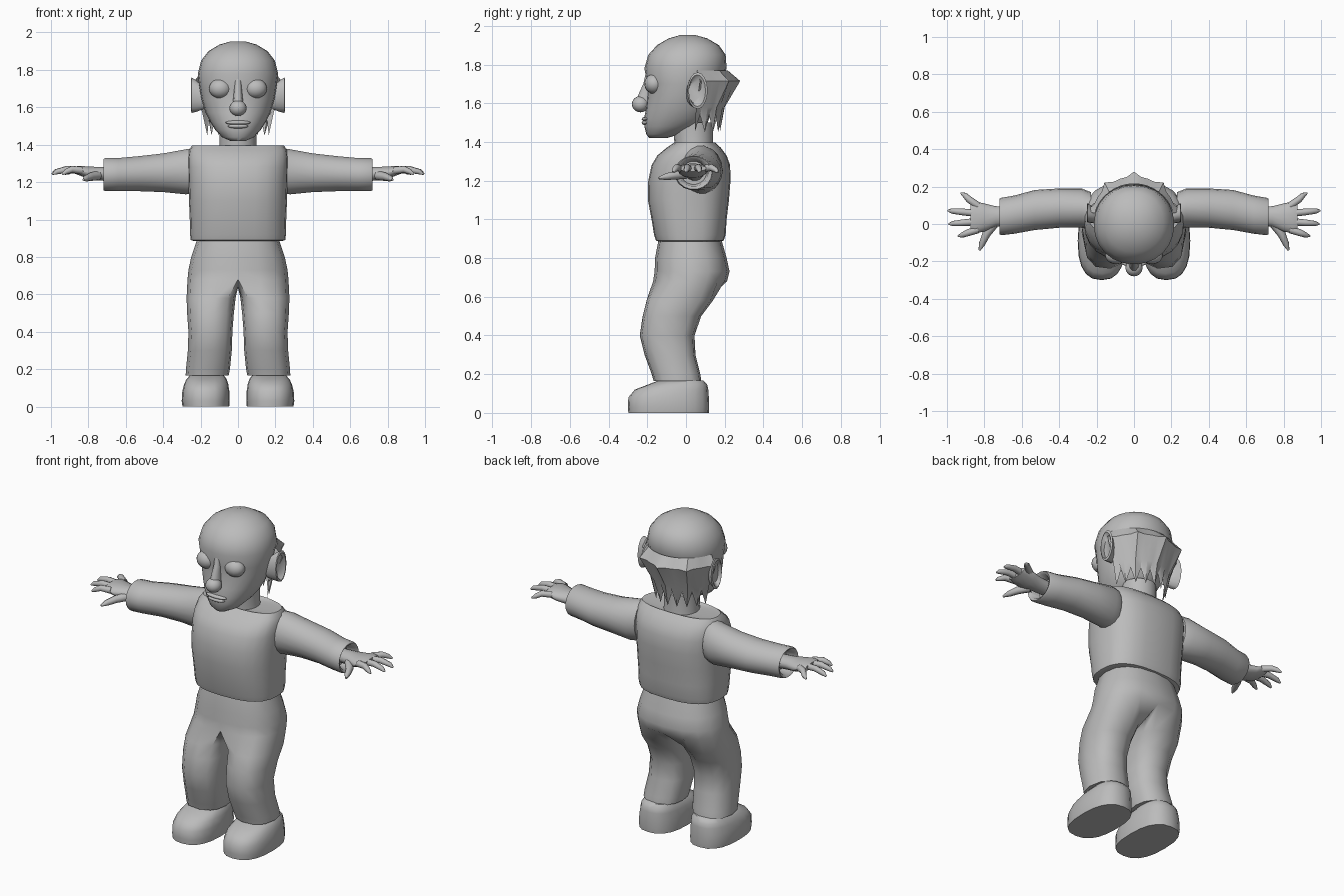
import bpy, bmesh, math
from mathutils import Vector

if "Cube" in bpy.data.objects:
    bpy.data.objects.remove(bpy.data.objects["Cube"])

grey = bpy.data.materials.new("plain grey")
grey.diffuse_color = (0.5, 0.5, 0.5, 1)
grey.use_nodes = True
grey.node_tree.nodes["Principled BSDF"].inputs["Base Color"].default_value = grey.diffuse_color


def finish(name, bm, mirror=False, angle=50):
    """Turn a bmesh into a smooth-shaded, optionally mirrored object."""
    bmesh.ops.recalc_face_normals(bm, faces=bm.faces)
    me = bpy.data.meshes.new(name)
    bm.to_mesh(me)
    bm.free()
    me.materials.append(grey)
    ob = bpy.data.objects.new(name, me)
    bpy.context.collection.objects.link(ob)
    bpy.ops.object.select_all(action='DESELECT')
    ob.select_set(True)
    bpy.context.view_layer.objects.active = ob
    bpy.ops.object.shade_smooth_by_angle(angle=math.radians(angle))
    if mirror:
        ob.modifiers.new("mirror", 'MIRROR').merge_threshold = 0.001
    return ob


def sup(deg, p):
    """Point on a unit superellipse."""
    a = math.radians(deg)
    c, s = math.cos(a), math.sin(a)
    return (math.copysign(abs(c) ** (2 / p), c), math.copysign(abs(s) ** (2 / p), s))


def bridge(bm, a, b, closed=True):
    n = len(a)
    for i in range(n if closed else n - 1):
        j = (i + 1) % n
        bm.faces.new((a[i], a[j], b[j], b[i]))


def loft(name, rings, n=20, p=2.0, axis='z', mirror=False, angle=50):
    """rings: (t, c1, c2, r1, r2) along z (x, y) or along x (y, z)."""
    bm = bmesh.new()
    loops = []
    for t, c1, c2, r1, r2 in rings:
        loop = []
        for i in range(n):
            u, v = sup(360 * i / n, p)
            a, b = c1 + r1 * u, c2 + r2 * v
            loop.append(bm.verts.new((a, b, t) if axis == 'z' else (t, a, b)))
        loops.append(loop)
    for a, b in zip(loops, loops[1:]):
        bridge(bm, a, b)
    bm.faces.new(loops[0])
    bm.faces.new(loops[-1])
    return finish(name, bm, mirror, angle)


def stack(name, rows, **kw):
    """rows: (z, half width, front y, back y), centred on x = 0."""
    return loft(name, [(z, 0, (f + b) / 2, rx, (b - f) / 2) for z, rx, f, b in rows], **kw)


def tube(name, pts, n=8, mirror=True):
    """pts: (x, y, z, radius), a tapering limb along a path."""
    bm = bmesh.new()
    vs = [Vector(q[:3]) for q in pts]
    loops = []
    for i, q in enumerate(pts):
        d = (vs[min(i + 1, len(vs) - 1)] - vs[max(i - 1, 0)]).normalized()
        side = d.cross(Vector((0, 0, 1))).normalized()
        up = side.cross(d)
        loops.append([bm.verts.new(vs[i] + q[3] * (side * math.cos(2 * math.pi * k / n)
                      + up * math.sin(2 * math.pi * k / n))) for k in range(n)])
    for a, b in zip(loops, loops[1:]):
        bridge(bm, a, b)
    bm.faces.new(loops[0])
    bm.faces.new(loops[-1])
    return finish(name, bm, mirror)


def ball(name, c, s, mirror=False):
    bm = bmesh.new()
    bmesh.ops.create_uvsphere(bm, u_segments=16, v_segments=10, radius=1)
    for v in bm.verts:
        v.co = Vector((c[i] + v.co[i] * s[i] for i in range(3)))
    return finish(name, bm, mirror)


# Sweater body
stack("sweater", [
    (.885, .235, -.14, .17), (.89, .253, -.155, .195), (.92, .256, -.165, .205),
    (1.0, .258, -.178, .21), (1.1, .262, -.197, .222), (1.2, .265, -.195, .23),
    (1.28, .268, -.178, .228), (1.33, .268, -.148, .21), (1.37, .262, -.10, .18),
    (1.397, .245, -.06, .15), (1.385, .11, -.06, .145)], n=24, p=2.6)

# Sleeves with a hollow cuff
loft("sleeve", [
    (.23, .07, 1.26, .10, .125), (.28, .085, 1.255, .105, .122), (.40, .085, 1.25, .105, .105),
    (.53, .075, 1.245, .107, .095), (.64, .05, 1.24, .102, .09), (.71, .04, 1.24, .10, .09),
    (.72, .04, 1.24, .094, .085), (.71, .04, 1.24, .075, .07), (.66, .04, 1.24, .065, .06)],
    n=18, axis='x', mirror=True)

# Trousers: half pelvis splitting into a leg, mirrored
bm = bmesh.new()
loops = []
for z, rx, f, b in [(.905, .215, -.14, .18), (.80, .25, -.16, .21),
                    (.73, .265, -.162, .225), (.68, .27, -.17, .212)]:
    loop = []
    for i in range(9):
        u, v = sup(-90 + 22.5 * i, 2.4)
        loop.append(bm.verts.new((0 if i in (0, 8) else rx * u, (f + b) / 2 + (b - f) / 2 * v, z)))
    loops.append(loop)
for a, b in zip(loops, loops[1:]):
    bridge(bm, a, b, closed=False)
crotch = [bm.verts.new((0, y, z)) for y, z in [(.11, .65), (.02, .635), (-.09, .64)]]
last = loops[-1] + crotch
for z, x0, x1, f, b in [(.58, .013, .275, -.205, .14), (.5, .022, .272, -.225, .08),
                        (.4, .03, .265, -.24, .045), (.3, .033, .268, -.215, .05),
                        (.2, .043, .278, -.178, .075), (.165, .05, .28, -.168, .08)]:
    loop = []
    for i in range(12):
        u, v = sup(-130 + 32.5 * i if i < 9 else 130 + 25 * (i - 8), 2.4)
        loop.append(bm.verts.new(((x0 + x1) / 2 + (x1 - x0) / 2 * u, (f + b) / 2 + (b - f) / 2 * v, z)))
    bridge(bm, last, loop)
    last = loop
bm.faces.new(last)
finish("trousers", bm, True, 60)

# Shoes
loft("shoe", [
    (0, .172, -.09, .125, .208), (.03, .173, -.09, .128, .21), (.08, .172, -.09, .126, .208),
    (.12, .17, -.075, .118, .19), (.145, .168, -.045, .108, .155), (.168, .166, -.025, .09, .115)],
    n=20, p=2.5, mirror=True)

# Hands
loft("palm", [
    (.66, .045, 1.24, .048, .04), (.74, .04, 1.245, .055, .037), (.80, .035, 1.25, .075, .034),
    (.85, .035, 1.262, .085, .026), (.875, .035, 1.264, .07, .018)],
    n=14, axis='x', mirror=True)
for k, (y, tx, ty) in enumerate([(.098, .925, .165), (.057, .995, .072), (.013, .99, 0), (-.03, .94, -.065)]):
    tube(f"finger_{k + 1}", [
        (.835, y, 1.262, .02), ((.84 + tx) / 2, (y + ty) / 2, 1.268, .018),
        (tx - .02, ty * .85 + y * .15, 1.255, .014), (tx, ty, 1.243, .005)])
tube("thumb", [(.75, 0, 1.235, .026), (.79, -.055, 1.228, .022),
               (.812, -.105, 1.22, .017), (.826, -.14, 1.213, .006)])

# Neck and head
stack("neck", [(1.36, .105, -.06, .145), (1.40, .098, -.06, .14), (1.50, .10, -.07, .14)])
stack("head", [
    (1.42, .04, -.19, -.10), (1.44, .085, -.205, -.03), (1.48, .122, -.215, .07),
    (1.52, .148, -.217, .12), (1.57, .173, -.207, .14), (1.64, .194, -.20, .16),
    (1.70, .205, -.20, .18), (1.78, .215, -.215, .21), (1.85, .197, -.195, .205),
    (1.90, .158, -.15, .17), (1.935, .10, -.09, .11), (1.952, .04, -.03, .05)],
    n=24, p=2.1)

# Face
ball("eye", (.095, -.165, 1.70), (.06, .05, .052), True)
ball("nose", (0, -.235, 1.595), (.046, .045, .042))
stack("nose_bridge", [(1.58, .035, -.26, -.17), (1.64, .026, -.25, -.17),
                      (1.70, .02, -.222, -.17), (1.75, .018, -.21, -.18)], n=10)
ball("upper_lip", (0, -.207, 1.518), (.068, .022, .012))
ball("lower_lip", (0, -.207, 1.499), (.055, .022, .013))

# Cupped ears
loft("ear", [
    (.185, .03, 1.65, .03, .06), (.225, .05, 1.66, .045, .085), (.248, .06, 1.665, .052, .095),
    (.252, .058, 1.665, .043, .082), (.228, .045, 1.66, .03, .06)],
    n=16, axis='x', mirror=True)

# Flared fringe of hair round the back, ragged at its lower edge
bm = bmesh.new()
rows = [[], [], [], []]
for i in range(17):
    a = math.radians(15 + 150 * i / 16)
    c, s = math.cos(a), math.sin(a)
    spike = .025 if i % 4 == 0 else 0
    tip = 1.45 if i % 2 == 0 else 1.54
    for row, (rx, ry, z) in zip(rows, [(.218, .215, 1.77), (.235 + spike, .255 + spike, 1.715),
                                       (.20, .20, 1.58), (.17, .175, tip)]):
        row.append(bm.verts.new((rx * c, ry * s, z)))
for a, b in zip(rows, rows[1:]):
    bridge(bm, a, b, closed=False)
finish("hair_fringe", bm, angle=35)
